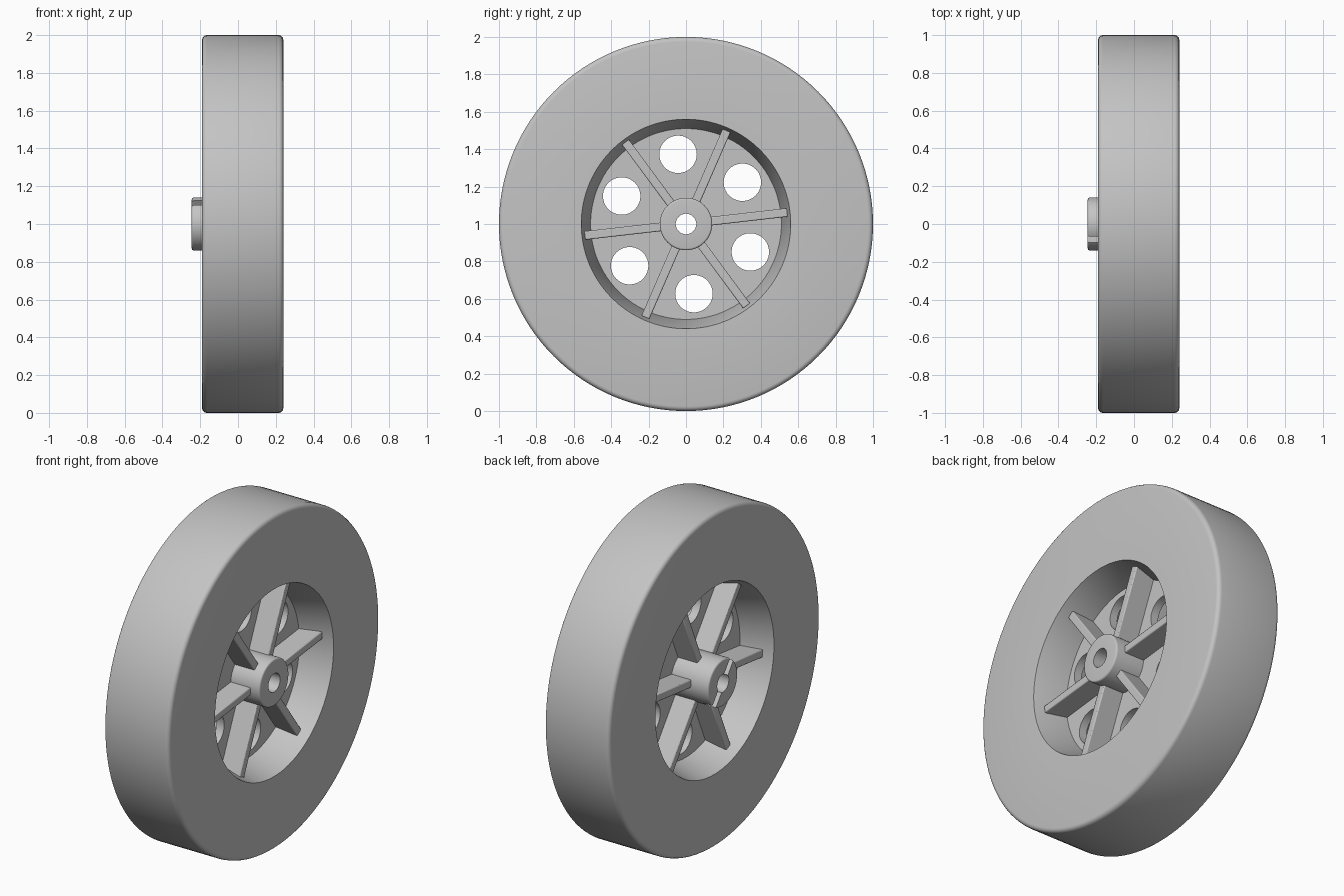
import bpy
import bmesh
import math
from mathutils import Vector, Matrix

if "Cube" in bpy.data.objects:
    bpy.data.objects.remove(bpy.data.objects["Cube"], do_unlink=True)

AXLE = Vector((0, 0, 1))
SPOKE_ANGLE = math.radians(6.5)
STEP = math.radians(60)

grey = bpy.data.materials.new("light_grey_plastic")
grey.use_nodes = True
grey.diffuse_color = (0.55, 0.55, 0.55, 1)
grey.node_tree.nodes["Principled BSDF"].inputs["Base Color"].default_value = grey.diffuse_color


def finish(name, bm, helper=False):
    bmesh.ops.recalc_face_normals(bm, faces=bm.faces)
    mesh = bpy.data.meshes.new(name)
    bm.to_mesh(mesh)
    bm.free()
    mesh.materials.append(grey)
    obj = bpy.data.objects.new(name, mesh)
    obj.location = AXLE
    bpy.context.collection.objects.link(obj)
    if helper:
        obj.hide_render = True
        obj.hide_viewport = True
    return obj


def rounded(corners, steps=4):
    """Expand (x, radius, rounding) corners into a profile with soft corners."""
    points = []
    for i, (x, r, size) in enumerate(corners):
        p = Vector((x, r))
        if not size:
            points.append(p)
            continue
        before = Vector(corners[i - 1][:2])
        after = Vector(corners[(i + 1) % len(corners)][:2])
        a = p + (before - p).normalized() * size
        b = p + (after - p).normalized() * size
        for k in range(steps + 1):
            t = k / steps * math.pi / 2
            points.append(p + (a - p) * (1 - math.sin(t)) + (b - p) * (1 - math.cos(t)))
    return points


def lathe(name, corners, sides):
    """Turn a closed profile about the x axis."""
    bm = bmesh.new()
    rings = []
    for s in range(sides):
        a = math.tau * s / sides
        rings.append([bm.verts.new((p.x, p.y * math.cos(a), p.y * math.sin(a)))
                      for p in rounded(corners)])
    n = len(rings[0])
    for s in range(sides):
        here, there = rings[s], rings[(s + 1) % sides]
        for i in range(n):
            j = (i + 1) % n
            bm.faces.new((here[i], here[j], there[j], there[i]))
    return finish(name, bm)


def box(bm, low, high, angle):
    """Box given along x, radius and width, turned about the axle."""
    low, high = Vector(low), Vector(high)
    matrix = (Matrix.Rotation(angle, 4, 'X') @ Matrix.Translation((low + high) / 2)
              @ Matrix.Diagonal((high - low).to_4d()))
    bmesh.ops.create_cube(bm, size=1, matrix=matrix)


def cut(obj, cutter):
    mod = obj.modifiers.new("cut", 'BOOLEAN')
    mod.operation = 'DIFFERENCE'
    mod.solver = 'EXACT'
    mod.object = cutter


# Solid tyre with tapered openings on both sides
tyre = lathe("tyre", [(-0.19, 0.56, 0), (-0.19, 1.0, 0.025), (0.24, 1.0, 0.025),
                      (0.24, 0.56, 0), (0.05, 0.51, 0), (0.0, 0.51, 0)], 128)

# Central web with six round holes
web = lathe("web", [(0.0, 0.1, 0), (0.0, 0.515, 0), (0.05, 0.515, 0), (0.05, 0.1, 0)], 96)
bm = bmesh.new()
for i in range(6):
    place = (Matrix.Rotation(SPOKE_ANGLE + (i + 0.5) * STEP, 4, 'X')
             @ Matrix.Translation((0.025, 0.375, 0)) @ Matrix.Rotation(math.pi / 2, 4, 'Y'))
    bmesh.ops.create_cone(bm, cap_ends=True, segments=48, radius1=0.1, radius2=0.1,
                          depth=0.2, matrix=place)
cut(web, finish("web_hole_cutter", bm, helper=True))

# Hub with axle bore and a slot across its long end
hub = lathe("hub", [(-0.245, 0.055, 0), (-0.245, 0.14, 0.01), (0.24, 0.14, 0.01),
                    (0.24, 0.055, 0)], 64)
bm = bmesh.new()
box(bm, (-0.3, -0.2, -0.02), (-0.18, 0.2, 0.02), SPOKE_ANGLE + 2 * STEP)
cut(hub, finish("hub_slot_cutter", bm, helper=True))

# Six spokes standing out from both sides of the web
bm = bmesh.new()
for i in range(6):
    box(bm, (-0.13, 0.12, -0.023), (0.18, 0.546, 0.023), SPOKE_ANGLE + i * STEP)
spokes = finish("spokes", bm)
bevel = spokes.modifiers.new("soft_edges", 'BEVEL')
bevel.width = 0.006
bevel.segments = 2

# Smooth shading with sharp edges kept
bpy.ops.object.select_all(action='DESELECT')
for obj in (tyre, web, hub, spokes):
    obj.select_set(True)
bpy.context.view_layer.objects.active = tyre
bpy.ops.object.shade_smooth_by_angle(angle=math.radians(35))
